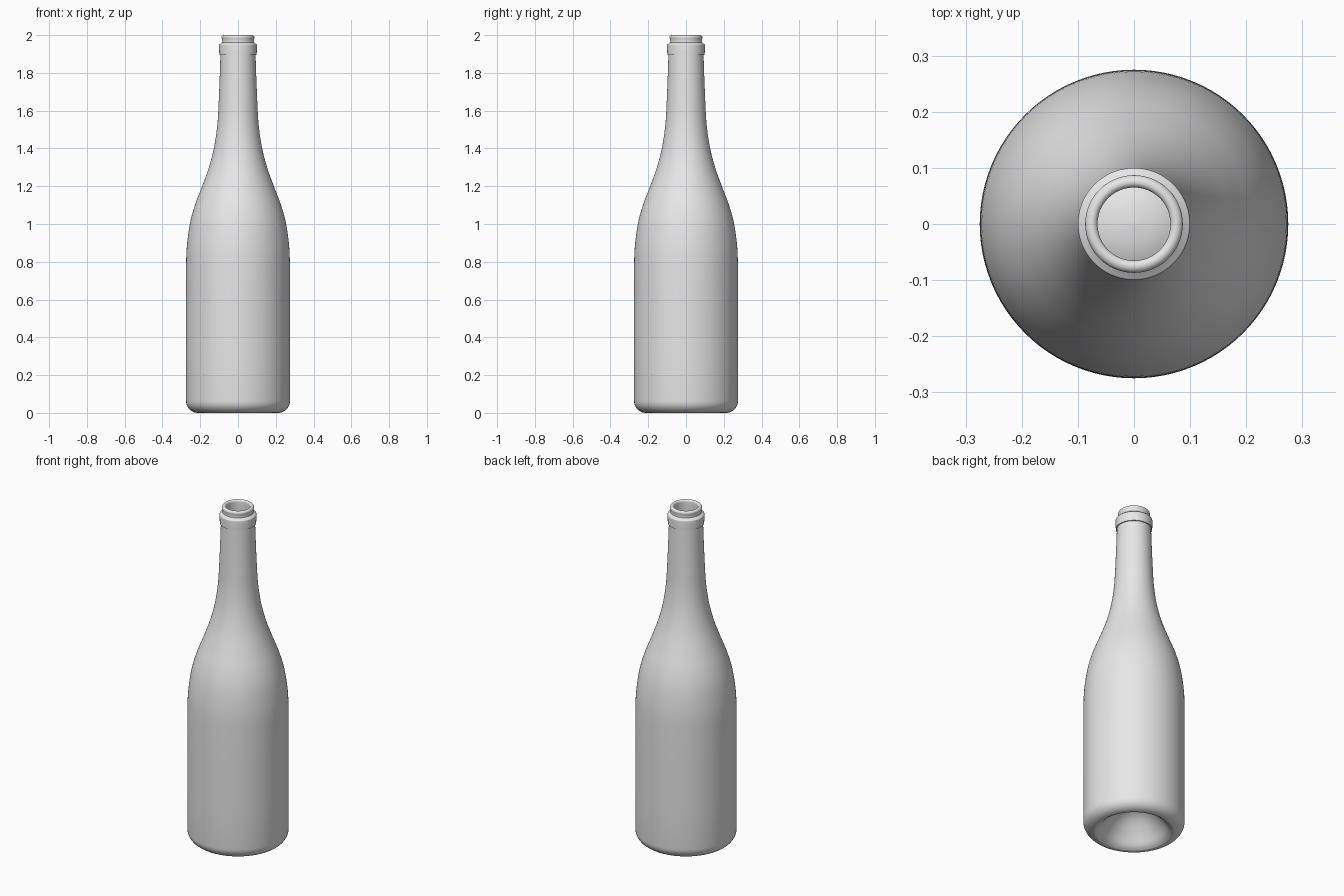
import bpy, bmesh, math

cube = bpy.data.objects.get("Cube")
if cube:
    bpy.data.objects.remove(cube, do_unlink=True)

SEGMENTS = 96

glass = bpy.data.materials.new("light grey")
glass.use_nodes = True
grey = (0.8, 0.8, 0.8, 1.0)
glass.diffuse_color = grey
glass.node_tree.nodes["Principled BSDF"].inputs["Base Color"].default_value = grey


def smooth_path(points, steps=5):
    """Catmull-Rom curve through (radius, height) points."""
    p = [points[0]] + points + [points[-1]]
    path = []
    for a, b, c, d in zip(p, p[1:], p[2:], p[3:]):
        for i in range(steps):
            t = i / steps
            path.append(tuple(
                0.5 * (2 * b[k] + (c[k] - a[k]) * t
                       + (2 * a[k] - 5 * b[k] + 4 * c[k] - d[k]) * t * t
                       + (3 * b[k] - a[k] - 3 * c[k] + d[k]) * t ** 3)
                for k in (0, 1)))
    return path + [points[-1]]


def arc(r, z, radius, start, end, steps=6):
    """Rounded corner in the profile, angles in degrees."""
    angles = [math.radians(start + (end - start) * i / steps) for i in range(steps + 1)]
    return [(r + radius * math.cos(a), z + radius * math.sin(a)) for a in angles]


def lathe(name, profile):
    """Spin a profile about z; both ends lie on the axis."""
    bm = bmesh.new()
    verts = [bm.verts.new((r, 0, z)) for r, z in profile]
    edges = [bm.edges.new(pair) for pair in zip(verts, verts[1:])]
    bmesh.ops.spin(bm, geom=verts + edges, cent=(0, 0, 0), axis=(0, 0, 1),
                   angle=math.tau, steps=SEGMENTS, use_duplicate=False)
    bmesh.ops.remove_doubles(bm, verts=bm.verts, dist=0.00005)
    bmesh.ops.recalc_face_normals(bm, faces=bm.faces)
    mesh = bpy.data.meshes.new(name)
    bm.to_mesh(mesh)
    bm.free()
    mesh.materials.append(glass)
    obj = bpy.data.objects.new(name, mesh)
    bpy.context.collection.objects.link(obj)
    bpy.ops.object.select_all(action='DESELECT')
    obj.select_set(True)
    bpy.context.view_layer.objects.active = obj
    bpy.ops.object.shade_smooth_by_angle(angle=math.radians(35))
    return obj


# Hollow underside rising to a rounded dome
punt = smooth_path([(0, 0.16), (0.05, 0.153), (0.10, 0.122), (0.15, 0.065),
                    (0.185, 0.018), (0.21, 0.0)])
# Rounded foot and straight body
body = arc(0.212, 0.063, 0.063, -85, 0, 8) + [(0.275, 0.3), (0.275, 0.55)]
# Shoulder flowing into the neck
shoulder = smooth_path([(0.275, 0.78), (0.271, 0.88), (0.255, 1.0), (0.228, 1.1),
                        (0.190, 1.2), (0.154, 1.3), (0.126, 1.41), (0.109, 1.53),
                        (0.102, 1.65), (0.096, 1.8), (0.093, 1.895)])
# Collar band, groove and rounded lip
collar = [(0.099, 1.895)] + arc(0.094, 1.947, 0.006, 0, 70, 4) + [(0.084, 1.962), (0.083, 1.97)]
lip = arc(0.075, 1.988, 0.012, -20, 90, 7) + arc(0.075, 1.99, 0.010, 90, 180, 6)
# Inner wall down to the raised floor
inside = smooth_path([(0.065, 1.97), (0.068, 1.8), (0.073, 1.65), (0.081, 1.53),
                      (0.098, 1.41), (0.126, 1.3), (0.162, 1.2), (0.200, 1.1),
                      (0.227, 1.0), (0.243, 0.88), (0.247, 0.78)])
floor = [(0.247, 0.4)] + smooth_path([(0.247, 0.09), (0.225, 0.045), (0.195, 0.05),
                                      (0.155, 0.10), (0.10, 0.155), (0.05, 0.182), (0, 0.19)])

lathe("bottle", punt + body + shoulder + collar + lip + inside + floor)
